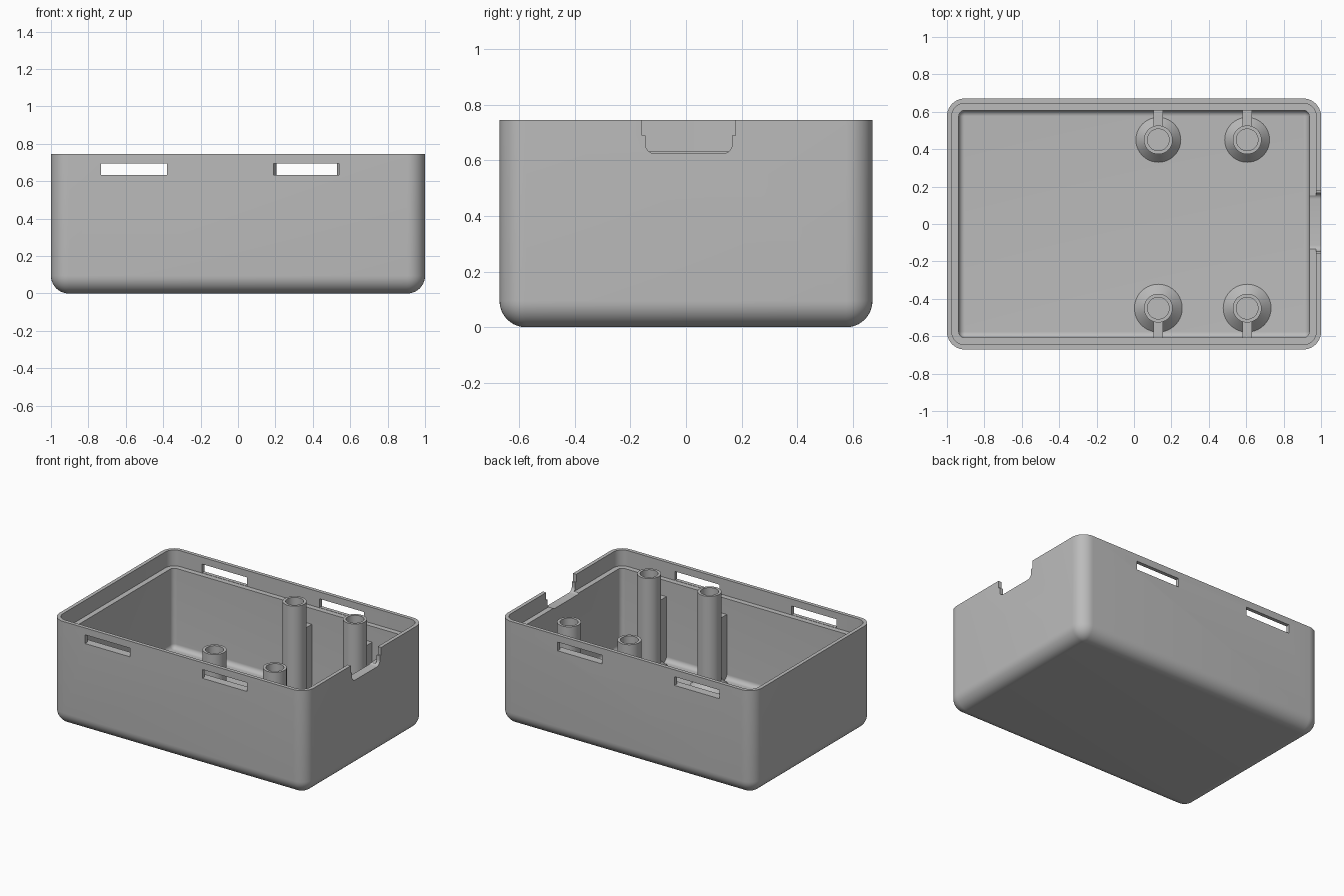
import bpy, bmesh, math
from mathutils import Vector

if "Cube" in bpy.data.objects:
    bpy.data.objects.remove(bpy.data.objects["Cube"], do_unlink=True)

HX, HY, TOP = 1.0, 0.671, 0.745      # half sizes and height
R, WALL, LIP = 0.095, 0.063, 0.026   # corner radius, wall and lip thickness
LEDGE, FLOOR = 0.632, 0.063

grey = bpy.data.materials.new("plain grey")
grey.use_nodes = True
grey.diffuse_color = (0.5, 0.5, 0.5, 1)
grey.node_tree.nodes["Principled BSDF"].inputs["Base Color"].default_value = (0.5, 0.5, 0.5, 1)


def make(name, bm):
    bmesh.ops.remove_doubles(bm, verts=bm.verts, dist=1e-5)
    bmesh.ops.recalc_face_normals(bm, faces=bm.faces)
    mesh = bpy.data.meshes.new(name)
    bm.to_mesh(mesh)
    bm.free()
    mesh.materials.append(grey)
    obj = bpy.data.objects.new(name, mesh)
    bpy.context.collection.objects.link(obj)
    return obj


def activate(obj):
    bpy.ops.object.select_all(action='DESELECT')
    obj.select_set(True)
    bpy.context.view_layer.objects.active = obj


def smooth(obj):
    activate(obj)
    bpy.ops.object.shade_smooth_by_angle(angle=math.radians(30))


def box(name, lo, hi):
    bm = bmesh.new()
    bmesh.ops.create_cube(bm, size=1)
    lo, hi = Vector(lo), Vector(hi)
    for v in bm.verts:
        v.co = (lo + hi) / 2 + v.co * (hi - lo)
    return make(name, bm)


def loft(bm, rings):
    """Bridge rings of points and cap both ends."""
    loops = [[bm.verts.new(p) for p in ring] for ring in rings]
    n = len(loops[0])
    for a, b in zip(loops, loops[1:]):
        for i in range(n):
            j = (i + 1) % n
            bm.faces.new((a[i], a[j], b[j], b[i]))
    bm.faces.new(loops[0])
    bm.faces.new(loops[-1])


def rounded_ring(inset, z, steps=10):
    r = max(R - inset, 0)
    points = []
    for q, (sx, sy) in enumerate([(1, 1), (-1, 1), (-1, -1), (1, -1)]):
        for k in range(steps + 1):
            a = math.pi / 2 * (q + k / steps)
            points.append((sx * (HX - R) + r * math.cos(a),
                           sy * (HY - R) + r * math.sin(a), z))
    return points


def fillet(start, radius, base, steps=10):
    """Inset and height pairs of a quarter round, bottom first."""
    angles = [math.pi / 2 * k / steps for k in range(steps + 1)]
    return [(start + radius * (1 - math.sin(a)), base + radius * (1 - math.cos(a))) for a in angles]


# Open case: outside, stepped rim, inside
section = fillet(0, R, 0) + [(0, TOP), (LIP, TOP), (LIP, LEDGE), (WALL, LEDGE)]
section += reversed(fillet(WALL, R - WALL, FLOOR))
bm = bmesh.new()
loft(bm, [rounded_ring(d, z) for d, z in section])
case = make("case", bm)

# Cutters: four slots in the long walls
cutters = []
for side in (-1, 1):
    for x0, x1 in ((-0.733, -0.38), (0.19, 0.54)):
        ys = sorted((side * (HY - 0.05), side * (HY + 0.05)))
        cutters.append(box("slot_cutter", (x0, ys[0], 0.634), (x1, ys[1], 0.696)))

# Cutter: stepped notch with rounded lower corners in the left wall
half, mid, low, r = 0.156, 0.01, 0.625, 0.033
right_side = [(half + 0.013, 0.8), (half + 0.013, 0.69), (half, 0.69)]
for k in range(7):
    a = math.pi / 2 * k / 6
    right_side.append((half - r + r * math.cos(a), low + r - r * math.sin(a)))
outline = right_side + [(-y, z) for y, z in reversed(right_side)]
bm = bmesh.new()
loft(bm, [[(x, mid + y, z) for y, z in outline] for x in (HX - 0.1, HX + 0.1)])
cutters.append(make("notch_cutter", bm))

for cutter in cutters:
    cutter.hide_render = True
    activate(case)
    mod = case.modifiers.new("cut", 'BOOLEAN')
    mod.operation = 'DIFFERENCE'
    mod.solver = 'EXACT'
    mod.object = cutter
    bpy.ops.object.modifier_apply(modifier=mod.name)
    bpy.data.objects.remove(cutter, do_unlink=True)
smooth(case)


# Hollow screw posts with flared feet, each tied to the wall by a rib
def post(name, x, y, foot):
    outer, hole, top = 0.077, 0.058, 0.738
    profile = [(foot, FLOOR - 0.01), (foot, FLOOR), (outer, FLOOR + 0.05),
               (outer, top), (hole, top), (hole, FLOOR + 0.03)]
    bm = bmesh.new()
    n = 40
    loft(bm, [[(x + rad * math.cos(math.tau * i / n), y + rad * math.sin(math.tau * i / n), z)
               for i in range(n)] for rad, z in profile])
    smooth(make(name, bm))


for side, row, foot in ((1, "back", 0.12), (-1, "front", 0.128)):
    for x, col in ((0.13, "right"), (0.605, "left")):
        y = side * 0.45
        post(f"{row}_{col}_post", x, y, foot)
        ys = sorted((y + side * 0.07, side * (HY - WALL + 0.01)))
        box(f"{row}_{col}_rib", (x - 0.025, ys[0], FLOOR - 0.01), (x + 0.025, ys[1], 0.52))
